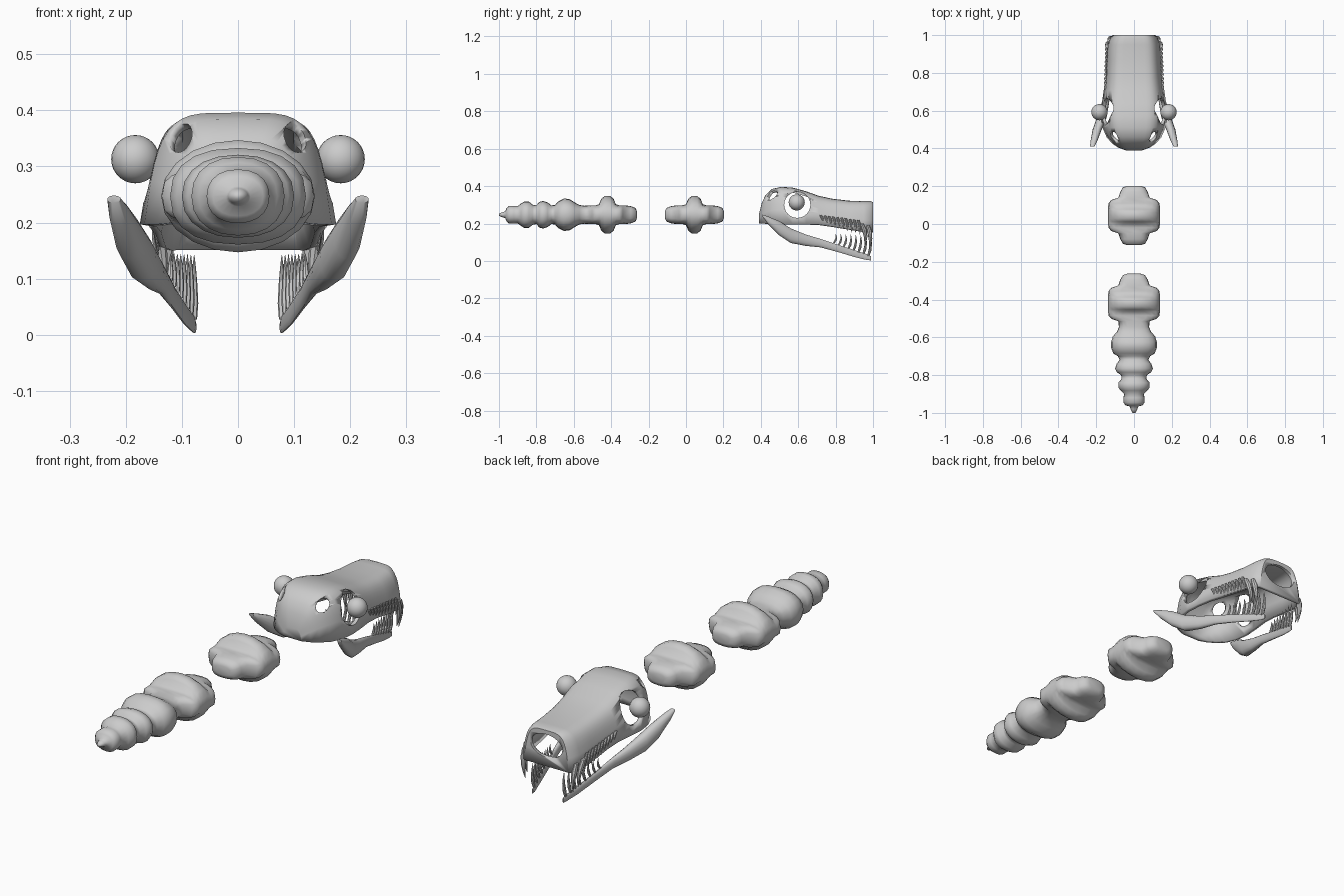
import bpy, bmesh, math
from mathutils import Vector

if "Cube" in bpy.data.objects:
    bpy.data.objects.remove(bpy.data.objects["Cube"])


def finish(name, bm, mirror=False, angle=40):
    bmesh.ops.recalc_face_normals(bm, faces=bm.faces)
    me = bpy.data.meshes.new(name)
    bm.to_mesh(me)
    bm.free()
    ob = bpy.data.objects.new(name, me)
    bpy.context.collection.objects.link(ob)
    bpy.context.view_layer.objects.active = ob
    for o in bpy.context.selected_objects:
        o.select_set(False)
    ob.select_set(True)
    bpy.ops.object.shade_smooth_by_angle(angle=math.radians(angle))
    if mirror:
        m = ob.modifiers.new("mirror", 'MIRROR')
        m.use_axis = (True, False, False)
    return ob


def loft(bm, rings, closed=True, caps=True):
    vs = [[bm.verts.new(p) for p in r] for r in rings]
    n = len(vs[0])
    for a, b in zip(vs, vs[1:]):
        for i in range(n if closed else n - 1):
            j = (i + 1) % n
            bm.faces.new((a[i], a[j], b[j], b[i]))
    if caps:
        bm.faces.new(vs[0])
        bm.faces.new(vs[-1])


def spow(v, e):
    return math.copysign(abs(v) ** e, v)


def oval(x, y, z, w, h, e=1.0, n=16):
    return [(x + w * spow(math.cos(t), e), y, z + h * spow(math.sin(t), e))
            for t in (2 * math.pi * i / n for i in range(n))]


# ---- skull shell: open underneath; y, half width, top z, bottom z
sections = [(.39, .045, .25, .2), (.405, .085, .31, .2), (.425, .115, .352, .2),
            (.46, .145, .385, .197), (.51, .167, .396, .197), (.57, .175, .392, .197),
            (.64, .17, .373, .197), (.71, .16, .348, .195), (.78, .152, .333, .185),
            (.87, .148, .322, .17), (.95, .143, .32, .157), (.985, .13, .32, .152),
            (1.0, .112, .315, .152)]
rings = []
for y, w, zt, zb in sections:
    ring = []
    for i in range(21):
        t = math.pi * i / 20
        h = abs(math.sin(t)) ** .5 if 0 < i < 20 else 0
        ring.append((w * spow(math.cos(t), .42) * (1 - .17 * h), y, zb + (zt - zb) * h))
    ring[10] = (0, y, zt)
    rings.append(ring)
bm = bmesh.new()
loft(bm, rings, closed=False)
skull = finish("skull", bm)
m = skull.modifiers.new("wall", 'SOLIDIFY')
m.thickness, m.offset = .016, -1


# openings in the skull: eye sockets, rear openings, nose
def hole(name, loc, scale, axis):
    bm = bmesh.new()
    bmesh.ops.create_cone(bm, cap_ends=True, segments=24, radius1=1, radius2=1, depth=2)
    q = Vector((0, 0, 1)).rotation_difference(Vector(axis))
    for v in bm.verts:
        v.co = q @ Vector(a * b for a, b in zip(v.co, scale)) + Vector(loc)
    c = finish(name, bm)
    c.hide_render = True
    c.hide_set(True)
    b = skull.modifiers.new(name, 'BOOLEAN')
    b.object, b.solver = c, 'EXACT'


for s in (-1, 1):
    hole("socket_cutter", (s * .17, .595, .3), (.07, .07, .07), (1, 0, 0))
    hole("rear_cutter", (s * .105, .455, .355), (.025, .033, .07), (s * .45, -.7, .5))
hole("nose_cutter", (0, 1.0, .245), (.08, .052, .05), (0, 1, 0))

# ---- eyeballs
bm = bmesh.new()
bmesh.ops.create_uvsphere(bm, u_segments=24, v_segments=16, radius=.043)
bmesh.ops.translate(bm, verts=bm.verts, vec=(.183, .592, .313))
finish("eyeballs", bm, True)

# ---- lower jaw: x, y, top z, bottom z, half thickness
jaw = [(.221, .41, .248, .235, .012), (.212, .44, .238, .195, .018),
       (.195, .5, .213, .135, .024), (.172, .56, .175, .095, .026),
       (.152, .64, .142, .08, .02), (.135, .72, .118, .072, .012),
       (.115, .82, .085, .045, .007), (.095, .91, .055, .018, .005),
       (.08, .97, .035, .004, .004), (.077, .99, .025, .003, .003)]
bm = bmesh.new()
loft(bm, [oval(x, y, (a + b) / 2, w, (a - b) / 2, .9, 14) for x, y, a, b, w in jaw])
finish("lower_jaw", bm, True)


# ---- teeth: slightly curved tapering spikes
def tooth(bm, base, tip, r, bow):
    base, tip = Vector(base), Vector(tip)
    rr = []
    for f, k in ((0, .75), (.25, 1), (.55, .75), (.8, .42), (1, .06)):
        c = base.lerp(tip, f) + Vector((0, bow * math.sin(math.pi * f), 0))
        rr.append([(c.x + r * k * math.cos(t), c.y + r * k * math.sin(t), c.z)
                   for t in (i * math.pi / 4 for i in range(8))])
    loft(bm, rr)


bm = bmesh.new()
for i in range(10):
    f = i / 9
    y = .72 + .2 * f
    tooth(bm, (.153 - .006 * f, y, .245 - .025 * f),
          (.15 - .008 * f, y + .008, .2 - .06 * f), .0075, .006)
tooth(bm, (.144, .94, .2), (.128, .955, .075), .013, .012)
tooth(bm, (.13, .972, .19), (.12, .98, .06), .013, .01)
finish("upper_teeth", bm, True)

bm = bmesh.new()
for i in range(8):
    f = i / 7
    y = .79 + .185 * f
    z = .095 - .068 * f
    tooth(bm, (.121 - .042 * f, y, z), (.12 - .042 * f, y + .01, z + .05 + .065 * f),
          .006 + .002 * f, .008)
finish("lower_teeth", bm, True)


# ---- vertebrae: lofted bony lumps; y offset, half width, half height, squareness
def lump(rows, cy):
    return [oval(0, cy + y, .247, w, h, e, 20) for y, w, h, e in rows]


half = [(.157, .035, .02, .7), (.15, .058, .036, .7), (.125, .073, .046, .7),
        (.095, .083, .05, .7), (.082, .12, .05, .6), (.065, .135, .05, .6),
        (.045, .137, .056, .75), (.033, .137, .085, 1), (.015, .137, .1, 1)]
vertebra = [(-y, w, h, e) for y, w, h, e in half] + half[::-1]
bm = bmesh.new()
loft(bm, lump(vertebra, .045))
finish("neck_vertebra", bm, angle=70)

tail = [(-1.0, .008, .006, 1), (-.98, .018, .014, 1), (-.966, .022, .018, 1),
        (-.96, .045, .035, .9), (-.945, .056, .048, .9), (-.92, .056, .048, .9),
        (-.9, .052, .046, .9), (-.882, .07, .06, .9), (-.865, .083, .07, .9),
        (-.84, .083, .07, .9), (-.82, .066, .054, .9), (-.8, .068, .05, .9),
        (-.785, .09, .068, .9), (-.765, .1, .074, .9), (-.74, .092, .066, .9),
        (-.72, .076, .05, .9), (-.7, .085, .052, .85), (-.685, .11, .07, .85),
        (-.655, .121, .086, .85), (-.625, .121, .085, .85), (-.595, .112, .066, .85),
        (-.57, .09, .052, .8), (-.545, .08, .048, .7)]
bm = bmesh.new()
loft(bm, lump(tail, 0) + lump(vertebra[3:], -.42))
finish("tail", bm, angle=70)
